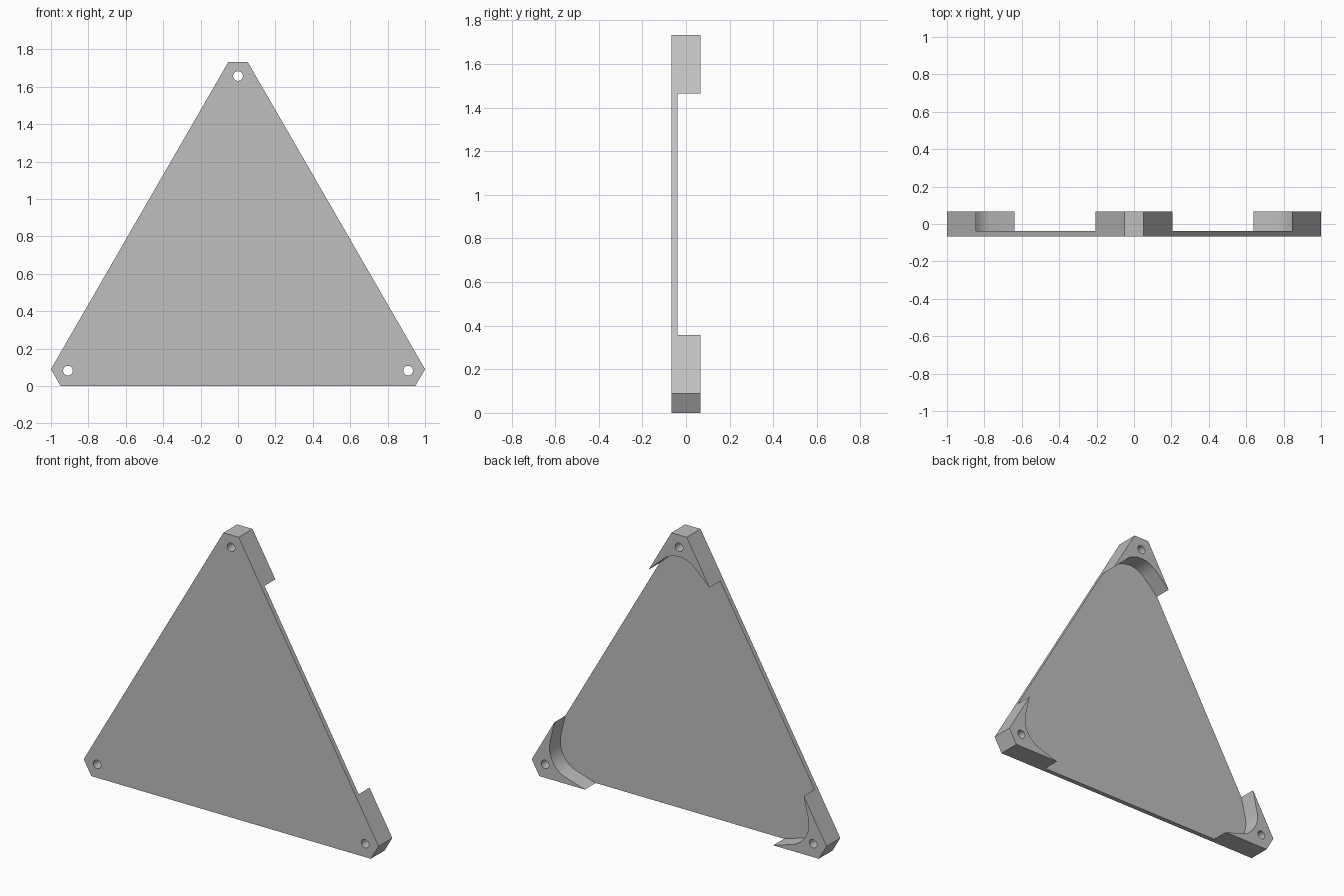
import bpy, bmesh, math

cube = bpy.data.objects.get("Cube")
if cube:
    bpy.data.objects.remove(cube, do_unlink=True)

CENTRE_Z = 0.607           # height of the triangle's centre
FRONT, FLOOR, BACK = -0.067, -0.038, 0.067

grey = bpy.data.materials.new("plain grey")
grey.use_nodes = True
grey.diffuse_color = (0.52, 0.52, 0.52, 1)
grey.node_tree.nodes["Principled BSDF"].inputs["Base Color"].default_value = (0.52, 0.52, 0.52, 1)


def three_corners(points):
    """Repeat points of the top corner clockwise round the centre."""
    result = []
    for k in range(3):
        a = math.radians(120 * k)
        c, s = math.cos(a), math.sin(a)
        result += [(x * c + z * s, z * c - x * s + CENTRE_Z) for x, z in points]
    return result


def prism(name, outline, y0, y1):
    """Extrude an x-z outline from y0 to y1."""
    bm = bmesh.new()
    face = bm.faces.new([bm.verts.new((x, y0, z)) for x, z in outline])
    ext = bmesh.ops.extrude_face_region(bm, geom=[face])
    verts = [v for v in ext["geom"] if isinstance(v, bmesh.types.BMVert)]
    bmesh.ops.translate(bm, verts=verts, vec=(0, y1 - y0, 0))
    bmesh.ops.recalc_face_normals(bm, faces=bm.faces)
    mesh = bpy.data.meshes.new(name)
    bm.to_mesh(mesh)
    bm.free()
    mesh.materials.append(grey)
    obj = bpy.data.objects.new(name, mesh)
    bpy.context.collection.objects.link(obj)
    return obj


def cut(target, cutter):
    """Subtract the cutter and remove it."""
    mod = target.modifiers.new("cut", "BOOLEAN")
    mod.operation, mod.solver, mod.object = "DIFFERENCE", "EXACT", cutter
    cutter.hide_render = True
    bpy.context.view_layer.objects.active = target
    bpy.ops.object.modifier_apply(modifier=mod.name)
    bpy.data.objects.remove(cutter, do_unlink=True)


# Triangular body with clipped corners
plate = prism("corner_plate", three_corners([(-0.052, 1.125), (0.052, 1.125)]), FRONT, BACK)

# Recess in the back, leaving three raised corner blocks with rounded inner walls
slope = math.radians(43)
tip_x, tip_z, radius = 0.208, 0.856, 0.16
arc_z = tip_z + tip_x * math.tan(slope) - radius / math.cos(slope)
arc = []
for i in range(17):
    a = slope * (i / 8 - 1)
    arc.append((radius * math.sin(a), arc_z + radius * math.cos(a)))
out_x, out_z = tip_x + 0.1, tip_z - 0.1 * math.tan(slope)
pocket = three_corners([(-out_x, out_z)] + arc + [(out_x, out_z)])
cut(plate, prism("recess_cutter", pocket, FLOOR, BACK + 0.1))

# Screw holes through the corners
for hx, hz in three_corners([(0, 1.05)]):
    ring = [(hx + 0.026 * math.cos(math.tau * i / 32),
             hz + 0.026 * math.sin(math.tau * i / 32)) for i in range(32)]
    cut(plate, prism("hole_cutter", ring, FRONT - 0.1, BACK + 0.1))

# Smooth the curved walls, keep the edges sharp
bpy.ops.object.select_all(action="DESELECT")
plate.select_set(True)
bpy.context.view_layer.objects.active = plate
bpy.ops.object.shade_smooth_by_angle(angle=math.radians(30))
